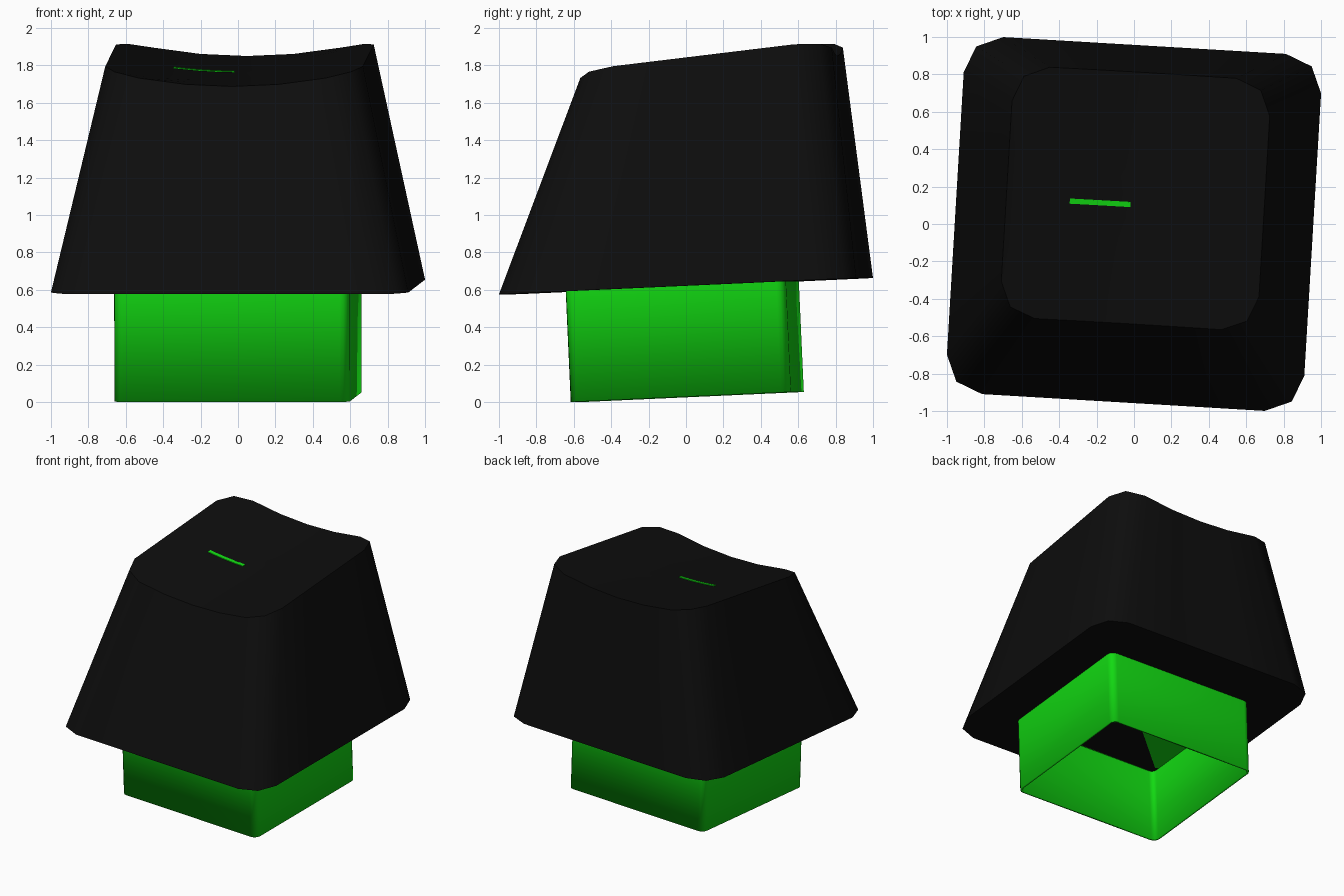
import bpy
import bmesh
from math import radians, cos, sin, pi

if "Cube" in bpy.data.objects:
    bpy.data.objects.remove(bpy.data.objects["Cube"], do_unlink=True)

TILT = (radians(2.6), 0, radians(-3.4))   # the whole key leans slightly
PIVOT = (0, 0, 0.62)                      # centre of the cap's lower rim
TOP_W, TOP_D, TOP_V = 0.69, 0.676, 0.191  # half width, half depth, centre of the top


def material(name, color):
    m = bpy.data.materials.new(name)
    m.use_nodes = True
    m.diffuse_color = color
    m.node_tree.nodes["Principled BSDF"].inputs["Base Color"].default_value = color
    return m


def rounded_rect(hw, hd, r, cy=0.0, arc=2, side=4):
    """Counter-clockwise outline with arc corners and divided sides."""
    pts = []
    for k, (sx, sy) in enumerate([(1, 1), (-1, 1), (-1, -1), (1, -1)]):
        for i in range(arc + 1):
            a = (k + i / arc) * pi / 2
            pts.append((sx * (hw - r) + r * cos(a), cy + sy * (hd - r) + r * sin(a)))
    out = []
    for i, p in enumerate(pts):
        q = pts[(i + 1) % len(pts)]
        n = side if i % (arc + 1) == arc else 1
        out += [(p[0] + (q[0] - p[0]) * t / n, p[1] + (q[1] - p[1]) * t / n)
                for t in range(n)]
    return out


def dish(u, v):
    """Height of the scooped, sloping top."""
    return 1.212 + 0.075 * v - 0.085 * (1 - (u / TOP_W) ** 2)


def bridge(bm, a, b):
    n = len(a)
    for i in range(n):
        j = (i + 1) % n
        bm.faces.new((a[i], a[j], b[j], b[i]))


def finish(name, bm, mat):
    bmesh.ops.recalc_face_normals(bm, faces=bm.faces)
    me = bpy.data.meshes.new(name)
    bm.to_mesh(me)
    bm.free()
    ob = bpy.data.objects.new(name, me)
    bpy.context.collection.objects.link(ob)
    ob.location, ob.rotation_euler = PIVOT, TILT
    me.materials.append(mat)
    bpy.ops.object.select_all(action="DESELECT")
    ob.select_set(True)
    bpy.context.view_layer.objects.active = ob
    bpy.ops.object.shade_smooth_by_angle(angle=radians(50))
    return ob


black = material("black plastic", (0.004, 0.004, 0.004, 1))
green = material("bright green", (0.006, 0.7, 0.006, 1))

# Tapered cap: flat underside, slanted sides, scooped top made of shrinking rings
bm = bmesh.new()
rim = [bm.verts.new((x, y, 0)) for x, y in rounded_rect(0.957, 0.957, 0.2)]
bm.faces.new(rim[::-1])
outline = rounded_rect(TOP_W, TOP_D, 0.19, TOP_V)
ring = rim
RINGS = 6
for k in range(RINGS):
    s = 1 - k / RINGS
    inner = []
    for x, y in outline:
        u, v = x * s, TOP_V + (y - TOP_V) * s
        inner.append(bm.verts.new((u, v, dish(u, v))))
    bridge(bm, ring, inner)
    ring = inner
centre = bm.verts.new((0, TOP_V, dish(0, TOP_V)))
for i in range(len(ring)):
    bm.faces.new((ring[i], ring[(i + 1) % len(ring)], centre))
finish("key_cap", bm, black)

# Hollow socket, open at the bottom
bm = bmesh.new()
section = rounded_rect(0.63, 0.59, 0.05, -0.02, arc=4, side=1)
low = [bm.verts.new((x, y, -0.592)) for x, y in section]
high = [bm.verts.new((x, y, 0.01)) for x, y in section]
bridge(bm, low, high)
bm.faces.new(high)
socket = finish("socket", bm, green)
shell = socket.modifiers.new("wall", "SOLIDIFY")
shell.thickness = 0.015
shell.offset = -1

# Painted dash on the top, following the scoop
bm = bmesh.new()
bars = []
STEPS = 6
for i in range(STEPS + 1):
    u = -0.35 + 0.325 * i / STEPS
    corners = [(0.141, -0.002), (0.169, -0.002), (0.169, 0.006), (0.141, 0.006)]
    bars.append([bm.verts.new((u, v, dish(u, v) + h)) for v, h in corners])
for a, b in zip(bars, bars[1:]):
    bridge(bm, a, b)
bm.faces.new(bars[0])
bm.faces.new(bars[-1])
finish("top_dash", bm, green)
